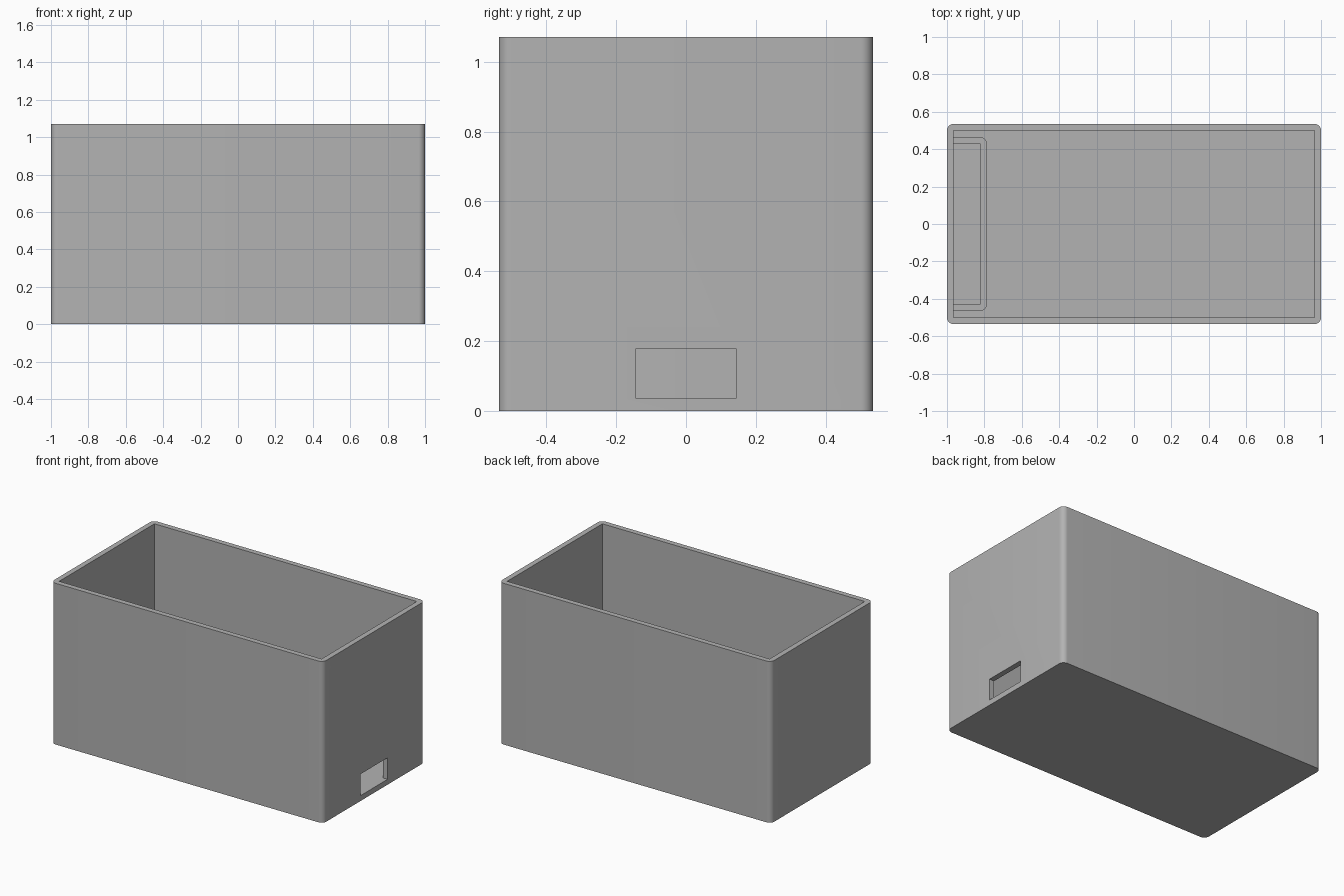
import bpy, bmesh, math

if "Cube" in bpy.data.objects:
    bpy.data.objects.remove(bpy.data.objects["Cube"])

U = 1 / 28            # wall thickness, used as the module
H = 30 * U            # outer height
grey = bpy.data.materials.new("grey")
grey.diffuse_color = (0.45, 0.45, 0.45, 1)
grey.use_nodes = True
grey.node_tree.nodes["Principled BSDF"].inputs["Base Color"].default_value = grey.diffuse_color


def rounded(x0, x1, y0, y1, r, corners, n=8):
    """Counter-clockwise rectangle; listed corners (0-3 from lower left) are rounded."""
    pts = []
    for i, (x, y, sx, sy) in enumerate([(x0, y0, 1, 1), (x1, y0, -1, 1),
                                        (x1, y1, -1, -1), (x0, y1, 1, -1)]):
        if i not in corners:
            pts.append((x, y))
            continue
        for k in range(n + 1):
            a = math.pi + math.pi / 2 * (i + k / n)
            pts.append((x + sx * r + r * math.cos(a), y + sy * r + r * math.sin(a)))
    return pts


def prism(name, pts, z0, z1):
    bm = bmesh.new()
    face = bm.faces.new([bm.verts.new((x, y, z0)) for x, y in pts])
    ext = bmesh.ops.extrude_face_region(bm, geom=[face])["geom"]
    for v in ext:
        if isinstance(v, bmesh.types.BMVert):
            v.co.z = z1
    bmesh.ops.recalc_face_normals(bm, faces=bm.faces)
    me = bpy.data.meshes.new(name)
    bm.to_mesh(me)
    bm.free()
    me.materials.append(grey)
    ob = bpy.data.objects.new(name, me)
    bpy.context.collection.objects.link(ob)
    return ob


def cut(ob, cutter):
    mod = ob.modifiers.new("cut", "BOOLEAN")
    mod.operation, mod.solver, mod.object = "DIFFERENCE", "EXACT", cutter
    bpy.context.view_layer.objects.active = ob
    bpy.ops.object.modifier_apply(modifier=mod.name)
    bpy.data.objects.remove(cutter)


def smooth(ob):
    bpy.ops.object.select_all(action="DESELECT")
    ob.select_set(True)
    bpy.context.view_layer.objects.active = ob
    bpy.ops.object.shade_smooth_by_angle(angle=math.radians(30))


# Open box with rounded upright corners
box = prism("box", rounded(-1, 1, -H / 2, H / 2, U, (0, 1, 2, 3)), 0, H)
cut(box, prism("cavity", rounded(-1 + U, 1 - U, -14 * U, 14 * U, 0, ()), U, H + 0.1))

# Slot through the right end, level with the inner floor
cut(box, prism("slot", rounded(1 - 2 * U, 1.1, -4 * U, 4 * U, 0, ()), U, 5 * U))
smooth(box)

# Low compartment wall against the left end
T = 10 * U
pocket = prism("compartment", rounded(-1 + U, -1 + 6 * U, -13 * U, 13 * U, U, (1, 2)), U, T)
cut(pocket, prism("pocket_cavity", rounded(-1, -1 + 5 * U, -12 * U, 12 * U, 0, ()), 0, T + 0.1))
smooth(pocket)
